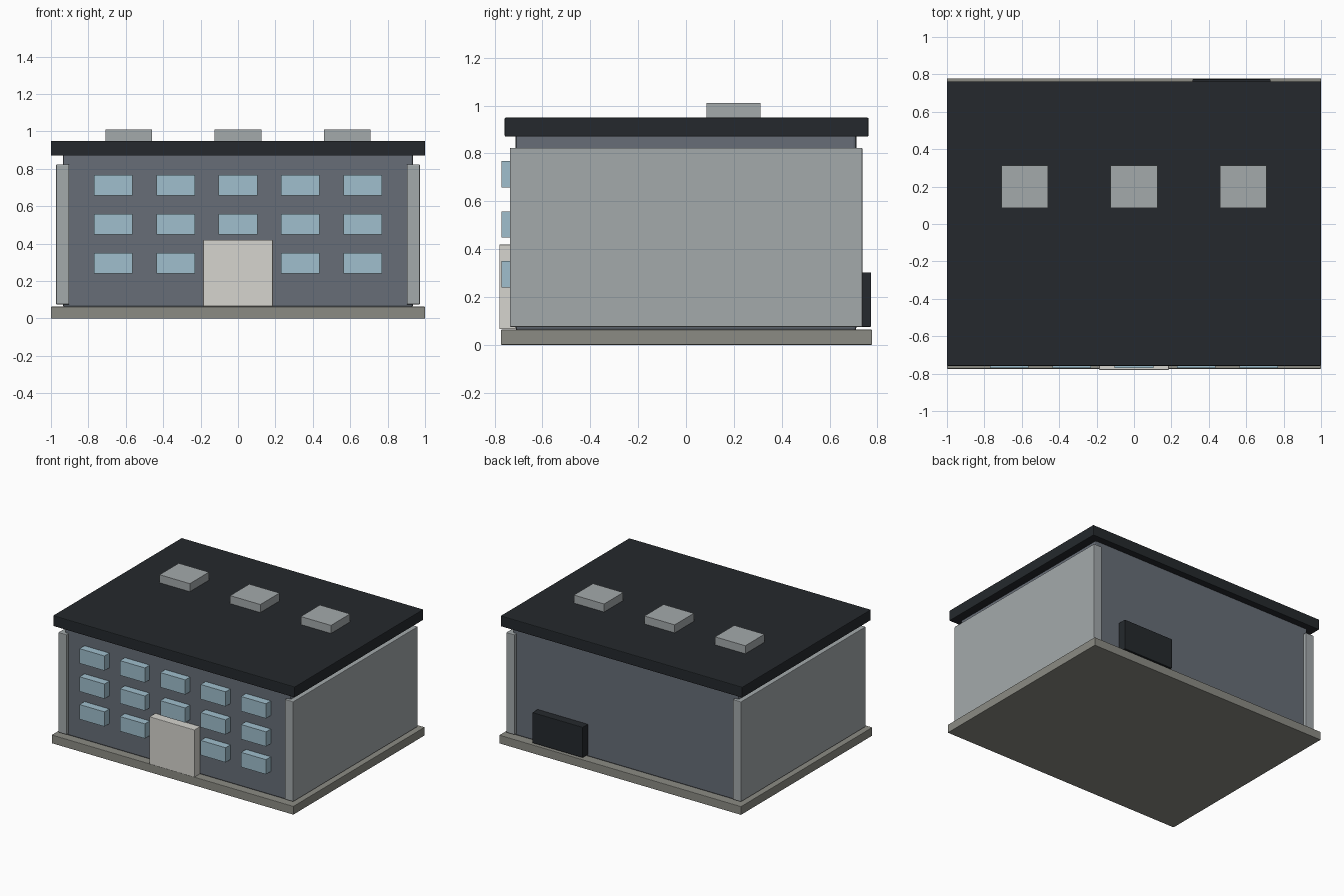
import bpy

if "Cube" in bpy.data.objects:
    bpy.data.objects.remove(bpy.data.objects["Cube"])


def material(name, rgb):
    m = bpy.data.materials.new(name)
    m.diffuse_color = (*rgb, 1)
    m.use_nodes = True
    m.node_tree.nodes["Principled BSDF"].inputs["Base Color"].default_value = m.diffuse_color
    return m


DARK = material("dark_roof", (0.018, 0.022, 0.026))
WALL = material("slate_wall", (0.135, 0.155, 0.185))
PANEL = material("pale_grey", (0.37, 0.40, 0.41))
STONE = material("stone", (0.26, 0.26, 0.23))
GLASS = material("glass", (0.35, 0.52, 0.61))
DOOR = material("off_white", (0.67, 0.66, 0.62))


def box(name, x, y, z, mat, bevel=0.0):
    """Box spanning the given (low, high) ranges, with an optional small edge bevel."""
    spans = (x, y, z)
    bpy.ops.mesh.primitive_cube_add(size=1, location=[(a + b) / 2 for a, b in spans])
    ob = bpy.context.object
    ob.name = name
    ob.scale = [b - a for a, b in spans]
    bpy.ops.object.transform_apply(location=False, rotation=False, scale=True)
    ob.data.materials.append(mat)
    if bevel:
        mod = ob.modifiers.new("edge", "BEVEL")
        mod.width = bevel
        mod.segments = 2
    return ob


# Plinth, main block and overhanging roof slab
box("plinth", (-1, 1), (-0.774, 0.778), (0, 0.063), STONE, 0.003)
box("main_block", (-0.936, 0.936), (-0.713, 0.713), (0.06, 0.88), WALL, 0.012)
box("roof_slab", (-1, 1), (-0.758, 0.763), (0.87, 0.95), DARK, 0.005)

# Cladding panels on both ends
for side, a, b in (("left", -0.972, -0.903), ("right", 0.903, 0.972)):
    box(f"{side}_end_panel", (a, b), (-0.736, 0.738), (0.075, 0.823), PANEL, 0.004)

# Three rows of five windows; the entrance replaces the lowest middle one
for row, z in enumerate((0.295, 0.503, 0.713)):
    for col in range(5):
        if row == 0 and col == 2:
            continue
        x = (col - 2) * 0.334
        box(f"window_{row + 1}_{col + 1}", (x - 0.103, x + 0.103),
            (-0.771, -0.70), (z - 0.055, z + 0.055), GLASS)

# Front entrance and rear loading door
box("entrance", (-0.186, 0.186), (-0.78, -0.70), (0.065, 0.419), DOOR, 0.003)
box("loading_door", (0.313, 0.73), (0.70, 0.774), (0.075, 0.303), DARK, 0.003)

# Rooftop skylights
for i, x in enumerate((-0.584, 0, 0.584)):
    box(f"skylight_{i + 1}", (x - 0.125, x + 0.125), (0.086, 0.312), (0.94, 1.01), PANEL)
